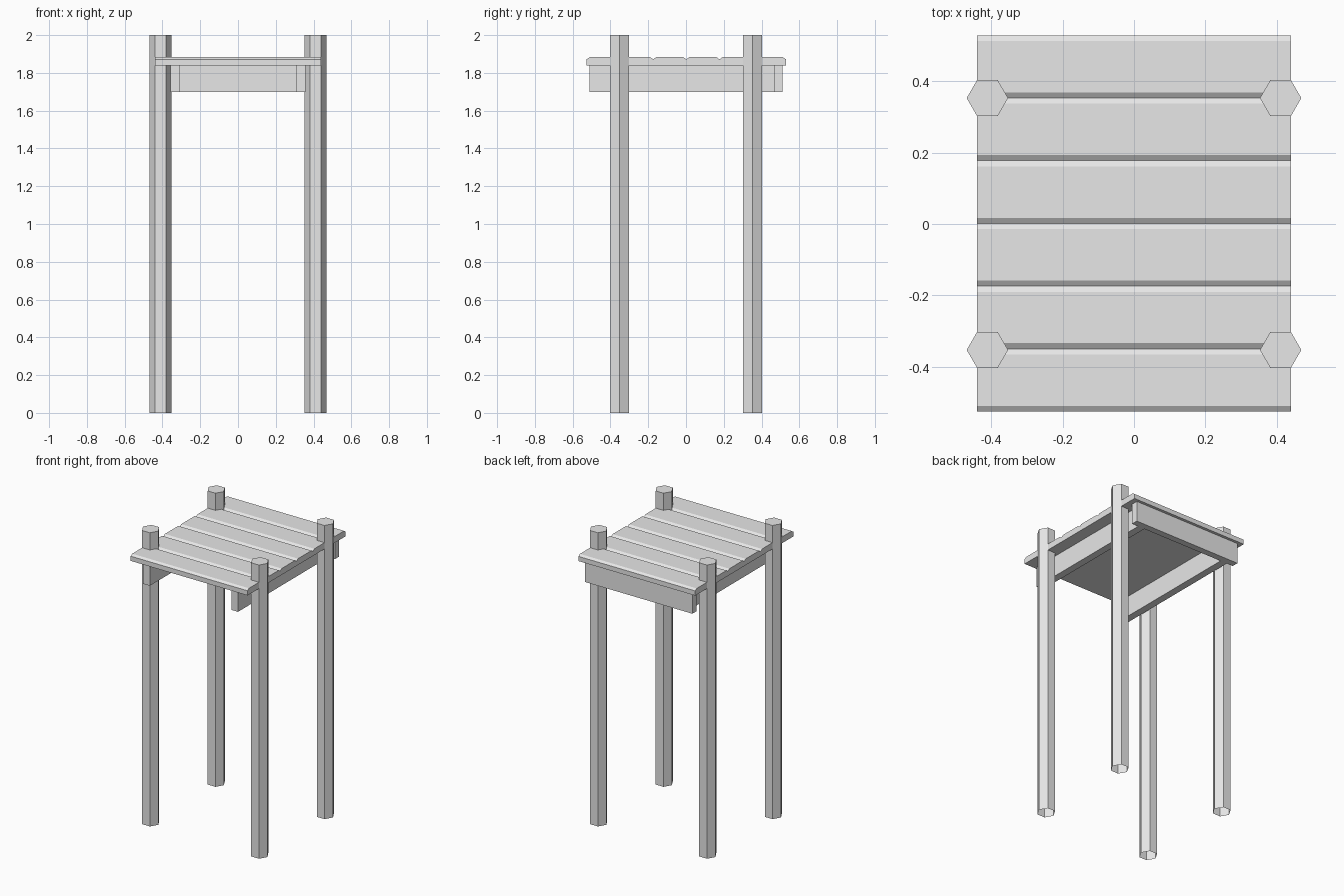
import bpy
import bmesh
from math import cos, sin, pi

cube = bpy.data.objects.get("Cube")
if cube:
    bpy.data.objects.remove(cube, do_unlink=True)

grey = bpy.data.materials.new("plain_grey")
grey.use_nodes = True
colour = (0.8, 0.8, 0.8, 1)
grey.diffuse_color = colour
grey.node_tree.nodes["Principled BSDF"].inputs["Base Color"].default_value = colour


def extrude(name, outline, direction, open_start=False):
    """Extrude a closed 3D outline into a flat-faced solid."""
    bm = bmesh.new()
    start = bm.faces.new([bm.verts.new(p) for p in outline])
    result = bmesh.ops.extrude_face_region(bm, geom=[start], use_keep_orig=True)
    moved = [v for v in result["geom"] if isinstance(v, bmesh.types.BMVert)]
    bmesh.ops.translate(bm, verts=moved, vec=direction)
    bmesh.ops.recalc_face_normals(bm, faces=bm.faces[:])
    if open_start:
        bmesh.ops.delete(bm, geom=[start], context="FACES_ONLY")
    mesh = bpy.data.meshes.new(name)
    bm.to_mesh(mesh)
    bm.free()
    mesh.materials.append(grey)
    obj = bpy.data.objects.new(name, mesh)
    bpy.context.collection.objects.link(obj)
    return obj


def box(name, x0, x1, y0, y1, z0, z1):
    outline = [(x0, y0, z0), (x1, y0, z0), (x1, y1, z0), (x0, y1, z0)]
    return extrude(name, outline, (0, 0, z1 - z0))


# Hexagonal legs, open at the foot
for side, sx in (("left", 1), ("right", -1)):
    for end, sy in (("front", -1), ("back", 1)):
        ring = [(sx * 0.411 + 0.058 * cos(i * pi / 3),
                 sy * 0.353 + 0.058 * sin(i * pi / 3), 0) for i in range(6)]
        extrude(f"{end}_{side}_leg", ring, (0, 0, 2), open_start=True)

# Deck of six planks with bevelled joints
planks, front, back = 6, -0.526, 0.529
bottom, groove, top, bevel = 1.84, 1.872, 1.883, 0.016
pitch = (back - front) / planks
profile = [(front, bottom), (front, groove)]
for i in range(planks):
    y = front + i * pitch
    profile += [(y + bevel, top), (y + pitch - bevel, top), (y + pitch, groove)]
profile.append((back, bottom))
extrude("plank_deck", [(-0.44, y, z) for y, z in profile], (0.88, 0, 0))

# Side rails and back board under the deck
box("left_rail", 0.307, 0.357, -0.51, 0.465, 1.70, bottom)
box("right_rail", -0.357, -0.307, -0.51, 0.465, 1.70, bottom)
box("back_board", -0.405, 0.405, 0.465, 0.51, 1.70, bottom)
